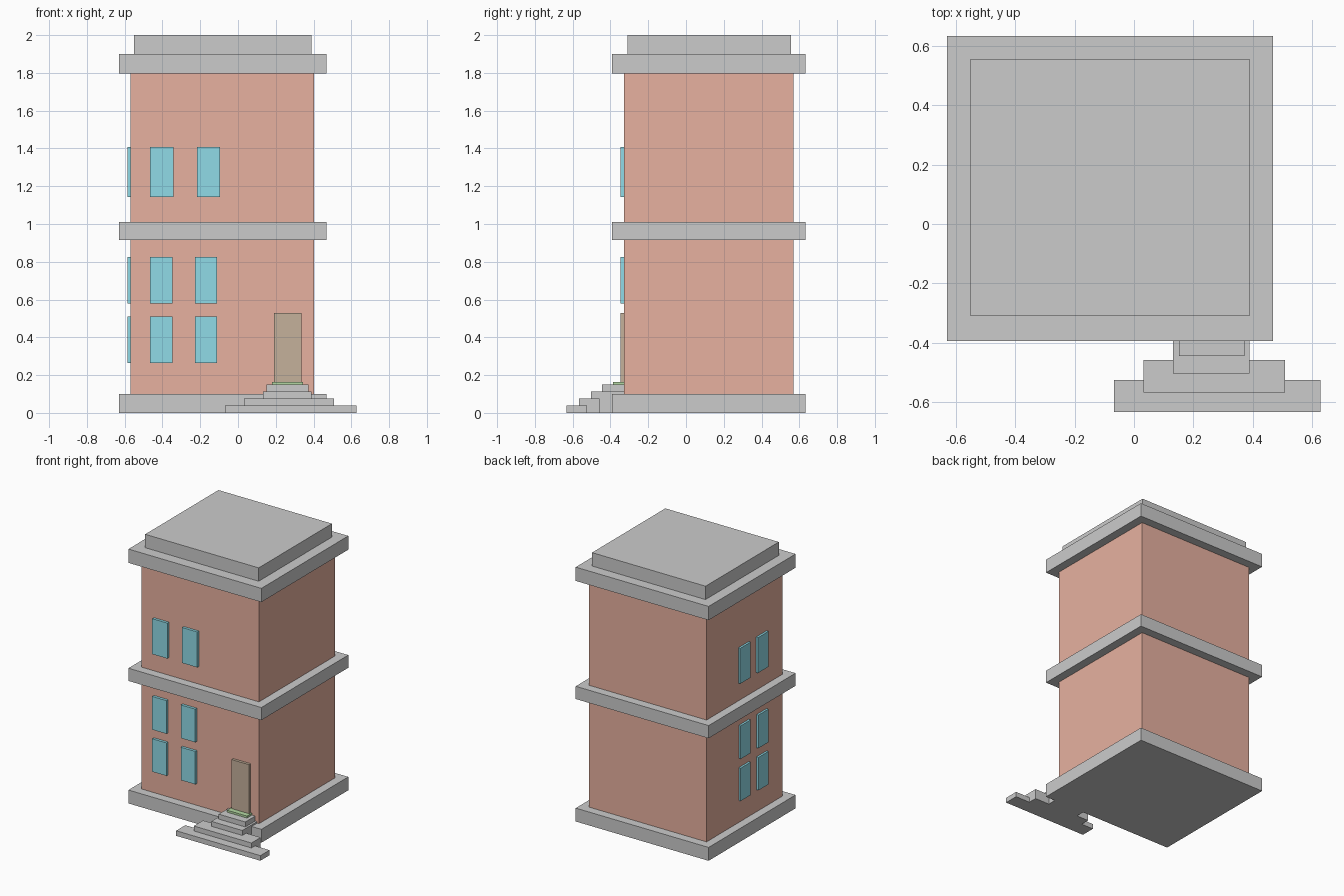
import bpy
import bmesh

if "Cube" in bpy.data.objects:
    bpy.data.objects.remove(bpy.data.objects["Cube"])


def material(name, rgb):
    m = bpy.data.materials.new(name)
    m.diffuse_color = (*rgb, 1)
    m.use_nodes = True
    m.node_tree.nodes["Principled BSDF"].inputs["Base Color"].default_value = m.diffuse_color
    return m


BRICK = material("brick", (0.80, 0.44, 0.35))
GLASS = material("glass", (0.28, 0.71, 0.80))
WOOD = material("wood", (0.56, 0.44, 0.33))
GREEN = material("green", (0.45, 0.68, 0.36))


def box(name, x, y, z, mat=None):
    """Box from (min, max) ranges on each axis."""
    bm = bmesh.new()
    bmesh.ops.create_cube(bm, size=1)
    for v in bm.verts:
        v.co = [r[0] if c < 0 else r[1] for c, r in zip(v.co, (x, y, z))]
    mesh = bpy.data.meshes.new(name)
    bm.to_mesh(mesh)
    bm.free()
    if mat:
        mesh.materials.append(mat)
    obj = bpy.data.objects.new(name, mesh)
    bpy.context.collection.objects.link(obj)
    return obj


# Brick storeys
WX, WY = (-0.568, 0.403), (-0.328, 0.568)
box("lower_storey", WX, WY, (0.10, 0.915), BRICK)
box("upper_storey", WX, WY, (1.01, 1.797), BRICK)

# Base slab, floor band, cornice and roof cap
for name, z in (("base_slab", (0, 0.10)), ("floor_band", (0.915, 1.01)),
                ("cornice", (1.797, 1.90))):
    box(name, (-0.63, 0.468), (-0.393, 0.633), z)
box("roof_cap", (-0.55, 0.388), (-0.31, 0.555), (1.90, 2.0))

# Windows on the front wall and, near the front corner, on the left wall
rows = (((0.264, 0.51), 0.118, -0.228), ((0.578, 0.826), 0.118, -0.228),
        ((1.142, 1.407), 0.124, -0.218))
for z, w, x2 in rows:
    for x in (-0.465, x2):
        box("front_window", (x, x + w), (-0.348, WY[0]), z, GLASS)
    for y in (-0.14, 0.07):
        box("side_window", (-0.584, WX[0]), (y, y + w), z, GLASS)

# Door and doormat
box("door", (0.19, 0.335), (-0.348, WY[0]), (0.15, 0.53), WOOD)
box("doormat", (0.18, 0.345), (-0.387, WY[0]), (0.149, 0.164), GREEN)

# Entrance steps, widest at the bottom
steps = ((-0.068, 0.628, -0.633, -0.525, 0.038),
         (0.032, 0.508, -0.567, -0.458, 0.075),
         (0.132, 0.388, -0.503, WY[0], 0.112),
         (0.152, 0.372, -0.445, WY[0], 0.149))
for x0, x1, y0, y1, top in steps:
    box("step", (x0, x1), (y0, y1), (0, top))
